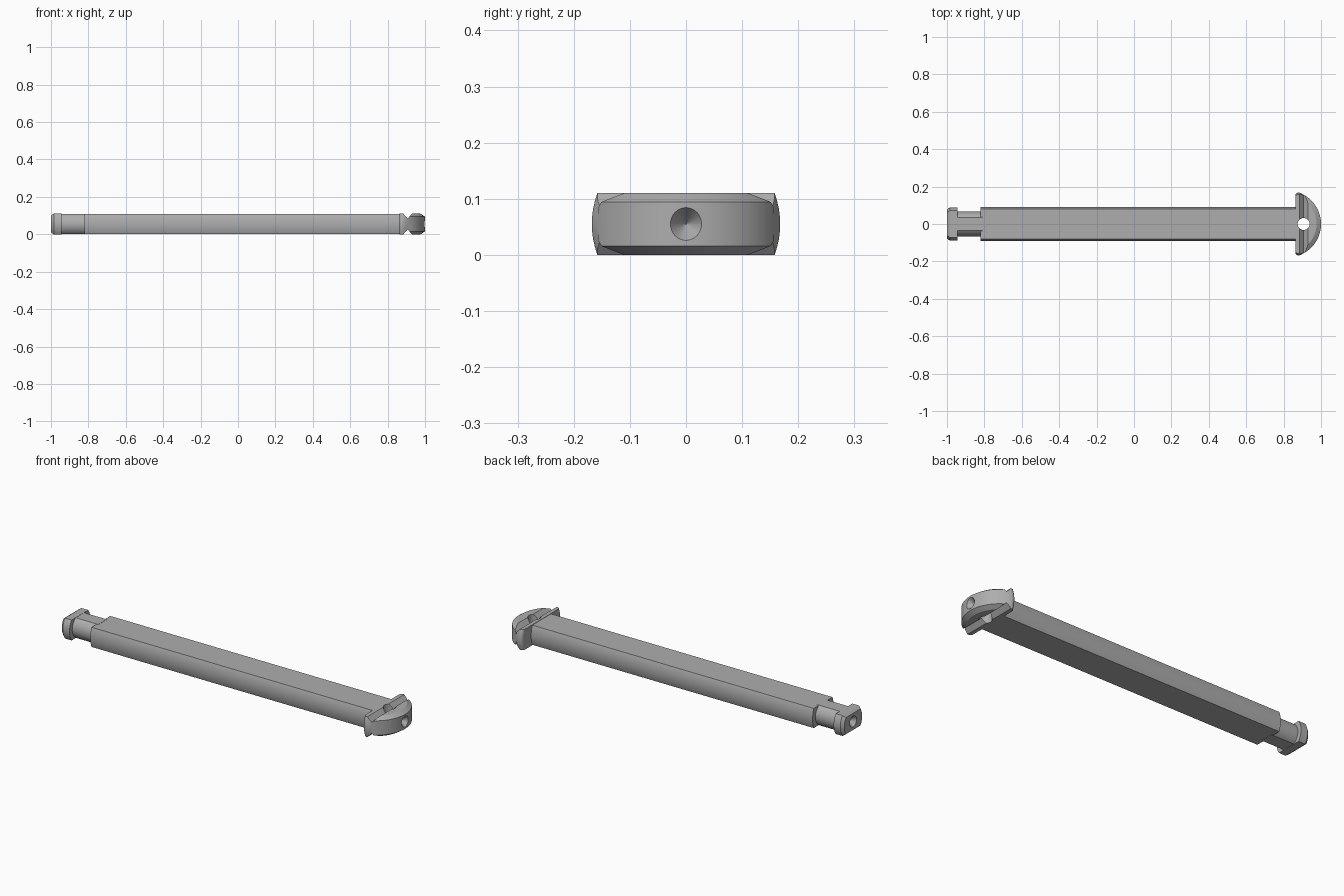
import bpy, bmesh, math
from mathutils import Matrix, Vector

cube = bpy.data.objects.get("Cube")
if cube:
    bpy.data.objects.remove(cube, do_unlink=True)

H = 0.11          # overall thickness
MID = H / 2
steel = bpy.data.materials.new("grey_steel")
steel.use_nodes = True
GREY = (0.42, 0.42, 0.42, 1)
steel.diffuse_color = GREY
steel.node_tree.nodes["Principled BSDF"].inputs["Base Color"].default_value = GREY


def finish(name, bm):
    bmesh.ops.recalc_face_normals(bm, faces=bm.faces)
    me = bpy.data.meshes.new(name)
    bm.to_mesh(me)
    bm.free()
    ob = bpy.data.objects.new(name, me)
    bpy.context.collection.objects.link(ob)
    me.materials.append(steel)
    return ob


def loft(name, loops):
    """Skin a stack of matching closed loops and cap both ends."""
    bm = bmesh.new()
    rings = [[bm.verts.new(p) for p in loop] for loop in loops]
    for a, b in zip(rings, rings[1:]):
        n = len(a)
        for i in range(n):
            bm.faces.new((a[i], a[(i + 1) % n], b[(i + 1) % n], b[i]))
    bm.faces.new(rings[0])
    bm.faces.new(rings[-1])
    return finish(name, bm)


def section(x, half, edge, h, steps=12):
    """Flat-topped cross-section whose sides bulge from edge to half width."""
    s = half - edge
    r = (h * h + s * s) / (2 * s)
    a = math.asin(h / r) if h <= r else math.pi / 2
    side = [(half - r + r * math.cos(t), r * math.sin(t))
            for t in (-a + 2 * a * i / steps for i in range(steps + 1))]
    pts = side + [(-y, -z) for y, z in side]
    return [(x, y, MID + z) for y, z in pts]


def cutter(name, r1, r2, depth, loc, axis):
    bm = bmesh.new()
    rot = Vector((0, 0, 1)).rotation_difference(Vector(axis)).to_matrix().to_4x4()
    bmesh.ops.create_cone(bm, cap_ends=True, segments=32, radius1=r1, radius2=r2,
                          depth=depth, matrix=Matrix.Translation(loc) @ rot)
    return finish(name, bm)


def cut(ob, *tools):
    for tool in tools:
        mod = ob.modifiers.new(tool.name, "BOOLEAN")
        mod.operation = "DIFFERENCE"
        mod.solver = "EXACT"
        mod.object = tool
        tool.hide_render = True
        tool.hide_set(True)


# Long shaft with gently bulging sides
shaft = loft("shaft", [section(x, 0.09, 0.08, MID - 0.002) for x in (-0.82, 0.87)])

# Narrow round neck with flats on top and bottom
neck = loft("neck", [section(x, 0.066, 0.036, MID - 0.001) for x in (-0.955, -0.81)])

# End block with a bevelled outer rim
end_block = loft("end_block", [
    section(-1.0, 0.076, 0.062, MID - 0.010),
    section(-0.985, 0.089, 0.071, MID),
    section(-0.945, 0.089, 0.071, MID)])
cut(end_block, cutter("end_centre_cutter", 0.03, 0.001, 0.04,
                      (-0.981, 0, MID), (1, 0, 0)))

# Head: rounded cap, its rim bevelled top and bottom
CX, R, SPLIT = 0.822, 0.178, 0.907


def cap_loop(z, r):
    a = math.acos((SPLIT - CX) / r)
    return [(CX + r * math.cos(t), r * math.sin(t), z)
            for t in (-a + 2 * a * i / 40 for i in range(41))]


head_cap = loft("head_cap", [cap_loop(z, r) for z, r in (
    (0, R - 0.024), (0.016, R), (H - 0.016, R), (H, R - 0.024))])


# Head: flange with rounded tips bulging at mid height
def flange_loop(z):
    k = 0.168 - 0.010 * ((z - MID) / MID) ** 2
    tip = [(SPLIT, k - 0.012), (0.892, k - 0.003)]
    tip += [(0.879 + 0.016 * math.cos(t), k - 0.016 + 0.016 * math.sin(t))
            for t in (math.pi * (0.4 + 0.6 * i / 8) for i in range(9))]
    pts = tip + [(x, -y) for x, y in reversed(tip)]
    return [(x, y, z) for x, y in pts]


head_flange = loft("head_flange", [flange_loop(H * i / 8) for i in range(9)])

# Grooves across the head, the upright pin hole and the centre mark
grooves = []
for label, face, s in (("top", H, 1), ("bottom", 0, -1)):
    tri = [(0.907, face - s * 0.026), (0.939, face + s * 0.01),
           (0.875, face + s * 0.01)]
    grooves.append(loft(label + "_groove_cutter",
                        [[(x, y, z) for x, z in tri] for y in (-0.3, 0.3)]))
pin_hole = cutter("pin_hole_cutter", 0.032, 0.032, 0.3, (0.907, 0, MID), (0, 0, 1))
centre = cutter("head_centre_cutter", 0.03, 0.001, 0.04, (0.981, 0, MID), (-1, 0, 0))
cut(head_cap, *grooves, pin_hole, centre)
cut(head_flange, *grooves, pin_hole)

# Smooth curved sides, keep edges sharp
parts = (shaft, neck, end_block, head_cap, head_flange)
bpy.ops.object.select_all(action="DESELECT")
for ob in parts:
    ob.select_set(True)
bpy.context.view_layer.objects.active = shaft
bpy.ops.object.shade_smooth_by_angle(angle=math.radians(25))
